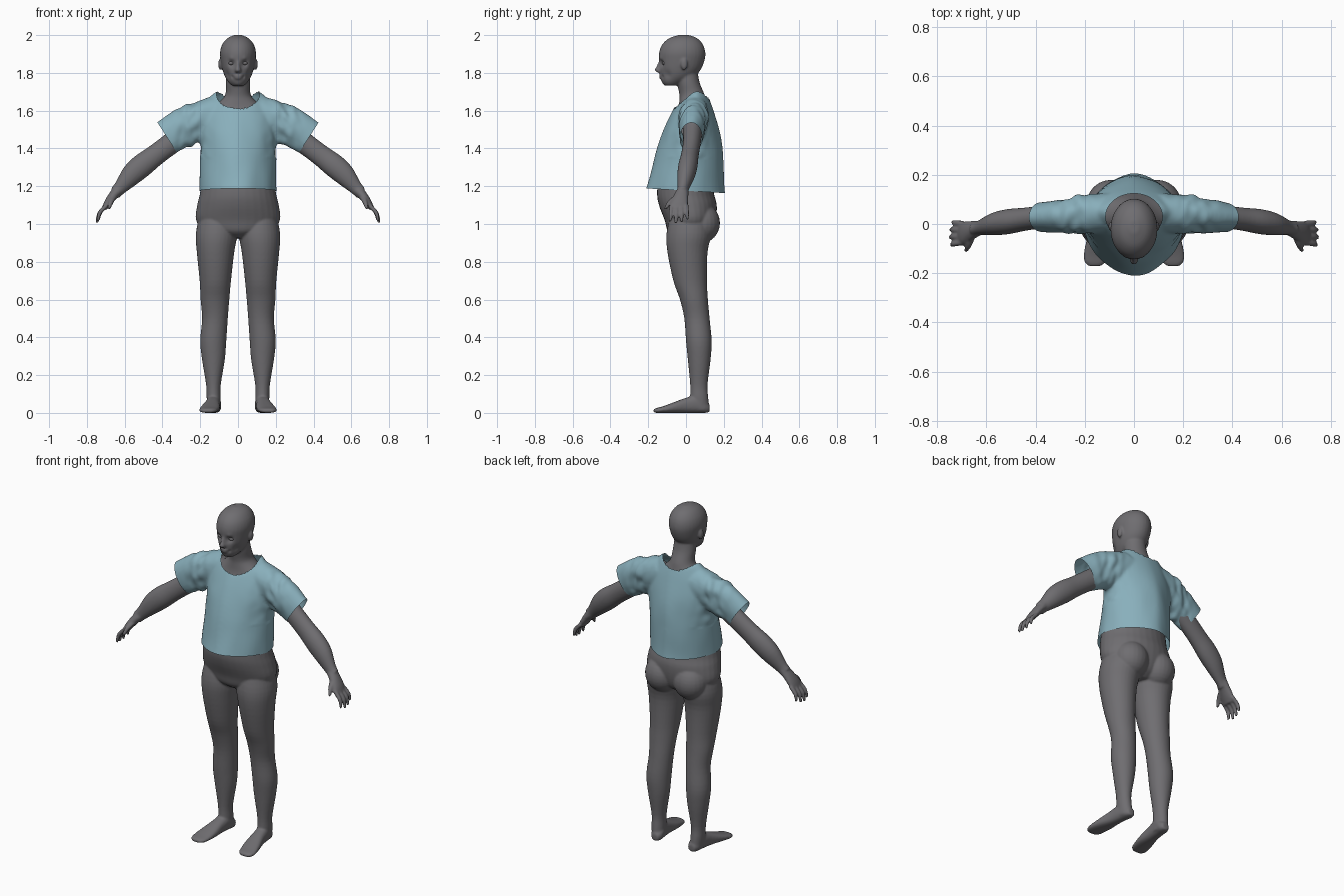
import bpy, bmesh, math
from mathutils import Vector, Matrix, noise

if "Cube" in bpy.data.objects:
    bpy.data.objects.remove(bpy.data.objects["Cube"])

X, Y, Z = Vector((1, 0, 0)), Vector((0, 1, 0)), Vector((0, 0, 1))


def material(name, rgb):
    m = bpy.data.materials.new(name)
    m.diffuse_color = (*rgb, 1)
    m.use_nodes = True
    m.node_tree.nodes["Principled BSDF"].inputs["Base Color"].default_value = m.diffuse_color
    return m


SKIN = material("grey_skin", (0.16, 0.155, 0.165))
CLOTH = material("pale_blue_cloth", (0.25, 0.43, 0.50))


def spline(rows, steps=4):
    """Catmull-Rom interpolation of section rows."""
    out = []
    for i in range(len(rows) - 1):
        p = [rows[max(0, min(len(rows) - 1, i + k))] for k in (-1, 0, 1, 2)]
        for s in range(steps):
            t = s / steps
            out.append([0.5 * (2 * b + (c - a) * t + (2 * a - 5 * b + 4 * c - d) * t * t
                               + (3 * b - a - 3 * c + d) * t ** 3) for a, b, c, d in zip(*p)])
    return out + [list(rows[-1])]


def loft(bm, rows, a=X, b=Y, power=2.0, n=32):
    """Closed tube through rows of (x, y, z, radius along a, radius along b)."""
    rings = []
    for x, y, z, ra, rb in spline(rows):
        ring = []
        for k in range(n):
            c, s = math.cos(math.tau * k / n), math.sin(math.tau * k / n)
            u = math.copysign(abs(c) ** (2 / power), c) * ra
            v = math.copysign(abs(s) ** (2 / power), s) * rb
            ring.append(bm.verts.new(Vector((x, y, z)) + a * u + b * v))
        rings.append(ring)
    for r, q in zip(rings, rings[1:]):
        for k in range(n):
            bm.faces.new((r[k], r[(k + 1) % n], q[(k + 1) % n], q[k]))
    bm.faces.new(rings[0])
    bm.faces.new(rings[-1])


def ball(bm, centre, radii):
    bmesh.ops.create_uvsphere(bm, u_segments=24, v_segments=16, radius=1,
                              matrix=Matrix.LocRotScale(Vector(centre), None, Vector(radii)))


def finish(bm, name, mat, voxel=0, smooth=0):
    bmesh.ops.recalc_face_normals(bm, faces=bm.faces[:])
    me = bpy.data.meshes.new(name)
    bm.to_mesh(me)
    bm.free()
    ob = bpy.data.objects.new(name, me)
    bpy.context.collection.objects.link(ob)
    bpy.context.view_layer.objects.active = ob
    if voxel:
        m = ob.modifiers.new("merge", 'REMESH')
        m.mode, m.voxel_size = 'VOXEL', voxel
        m = ob.modifiers.new("soften", 'SMOOTH')
        m.factor, m.iterations = 0.5, smooth
        for mod in list(ob.modifiers):
            bpy.ops.object.modifier_apply(modifier=mod.name)
    ob.data.materials.clear()
    ob.data.materials.append(mat)
    ob.data.polygons.foreach_set("material_index", [0] * len(ob.data.polygons))
    ob.data.polygons.foreach_set("use_smooth", [True] * len(ob.data.polygons))
    return ob


# ---- body ----
bm = bmesh.new()
# torso and pelvis
loft(bm, [(0, .02, .925, .05, .07), (0, .02, .96, .17, .115), (0, .022, 1.02, .222, .135),
          (0, .01, 1.1, .216, .153), (0, -.003, 1.17, .2, .15), (0, .0, 1.3, .185, .14),
          (0, .015, 1.42, .183, .13), (0, .03, 1.52, .18, .11), (0, .038, 1.6, .15, .082),
          (0, .035, 1.655, .09, .07), (0, .03, 1.69, .066, .066), (0, .012, 1.75, .064, .06),
          (0, 0, 1.82, .06, .06)])
# head
loft(bm, [(0, -.075, 1.733, .033, .038), (0, -.067, 1.75, .05, .06), (0, -.045, 1.78, .069, .09),
          (0, -.03, 1.82, .083, .11), (0, -.022, 1.87, .092, .121), (0, -.02, 1.91, .095, .122),
          (0, -.018, 1.95, .084, .108), (0, -.015, 1.983, .057, .075), (0, -.012, 2.001, .018, .025)])
# nose, lips, chin
loft(bm, [(0, -.132, 1.865, .009, .012), (0, -.14, 1.835, .011, .016),
          (0, -.144, 1.814, .017, .022), (0, -.136, 1.801, .014, .014)])
ball(bm, (0, -.131, 1.785), (.024, .013, .007))
ball(bm, (0, -.129, 1.773), (.021, .013, .007))
ball(bm, (0, -.108, 1.75), (.026, .018, .016))
for s in (1, -1):
    # ear and buttock
    ball(bm, (s * .094, -.01, 1.846), (.01, .018, .031))
    ball(bm, (s * .093, .082, 1.005), (.1, .098, .105))
    # leg
    leg = [(.11, .02, 1.06, .09, .1), (.114, .015, .95, .109, .118), (.119, .008, .85, .099, .106),
           (.12, .022, .7, .083, .089), (.122, .042, .6, .076, .074), (.122, .058, .5, .068, .067),
           (.131, .068, .38, .069, .068), (.13, .07, .28, .06, .06), (.13, .068, .15, .039, .046),
           (.129, .07, .08, .037, .048), (.125, .074, .015, .035, .05)]
    loft(bm, [(s * r[0], *r[1:]) for r in leg])
    # foot
    foot = [(.121, .125, .025, .02, .02), (.123, .1, .032, .034, .032), (.128, .06, .047, .037, .047),
            (.135, 0, .04, .039, .04), (.145, -.07, .027, .049, .027), (.155, -.125, .017, .05, .017),
            (.158, -.155, .013, .043, .013), (.16, -.172, .011, .025, .008)]
    loft(bm, [(s * r[0], *r[1:]) for r in foot], X, Z, 2.4)
    # arm
    arm = [(.1, .04, 1.59, .07), (.2, .04, 1.545, .074), (.28, .035, 1.48, .062),
           (.36, .03, 1.422, .057), (.44, .02, 1.362, .057), (.51, .01, 1.308, .062),
           (.57, 0, 1.255, .056), (.625, -.014, 1.192, .037), (.65, -.02, 1.165, .034)]
    loft(bm, [(s * x, y, z, r * .82, r) for x, y, z, r in arm], Y, Vector((s * .61, 0, .79)))
    # palm
    flat = Vector((s * .86, 0, .5))
    loft(bm, [(s * .63, -.016, 1.185, .03, .03), (s * .665, -.028, 1.145, .04, .024),
              (s * .69, -.036, 1.11, .047, .02), (s * .707, -.04, 1.082, .042, .014)], Y, flat)
    # fingers
    for i in range(4):
        y, reach = .002 - .026 * i, (.8, .95, 1, .9)[i]
        y2 = y + .006 - .005 * i
        loft(bm, [(s * .695, y, 1.1, .012, .012),
                  (s * (.7 + .035 * reach), (y + y2) / 2, 1.1 - .045 * reach, .0115, .0115),
                  (s * (.7 + .047 * reach), y2, 1.1 - .095 * reach, .008, .008)], Y, flat, n=12)
    # thumb
    loft(bm, [(s * .655, -.04, 1.15, .018, .018), (s * .67, -.082, 1.12, .015, .014),
              (s * .684, -.108, 1.08, .009, .009)], Y, flat, n=12)
body = finish(bm, "body", SKIN, 0.006, 4)

# shape the eye sockets, brows, mouth corners and navel-free soft belly fold
dents = []
for s in (1, -1):
    dents += [((s * .035, -.135, 1.851), .019, (0, .016, 0)),
              ((s * .035, -.13, 1.874), .014, (0, -.005, 0)),
              ((s * .03, -.125, 1.779), .009, (0, .005, 0)),
              ((s * .06, -.1, 1.79), .022, (-s * .005, .004, 0))]
for v in body.data.vertices:
    if v.co.z > 1.7:
        for p, r, d in dents:
            k = (v.co - Vector(p)).length_squared / r ** 2
            if k < 6:
                v.co += Vector(d) * math.exp(-k)

# eyes
bm = bmesh.new()
for s in (1, -1):
    ball(bm, (s * .035, -.113, 1.851), (.016, .014, .01))
finish(bm, "eyes", SKIN)

# ---- shirt ----
bm = bmesh.new()
loft(bm, [(0, yc, z, rx, ry) for z, yc, rx, ry in (
    (1.1, -.012, .205, .225), (1.19, -.003, .203, .207), (1.3, .01, .202, .19),
    (1.4, .02, .204, .173), (1.5, .028, .207, .148), (1.6, .038, .195, .108),
    (1.66, .046, .16, .078), (1.695, .052, .125, .055), (1.71, .055, .09, .03))],
    power=1.75, n=48)
for s in (1, -1):
    loft(bm, [(s * .09, .045, 1.59, .08, .1), (s * .2, .04, 1.55, .08, .105),
              (s * .3, .033, 1.505, .068, .103), (s * .38, .028, 1.455, .059, .096),
              (s * .46, .026, 1.405, .055, .093)], Y, Vector((s * .54, 0, .84)))
shirt = finish(bm, "shirt", CLOTH, 0.009, 5)

bm = bmesh.new()
bm.from_mesh(shirt.data)
# cloth wrinkles, strongest around the sleeves
bm.normal_update()
moves = []
for v in bm.verts:
    x, y, z = abs(v.co.x), v.co.y, v.co.z
    near = math.exp(-((x - .25) / .07) ** 2) * (1 if z > 1.35 else 0)
    fold = noise.noise(Vector((x * 24 + z * 9, y * 14, z * 14 - x * 9 + v.co.x)))
    wave = noise.noise(Vector((v.co.x * 11, y * 11, z * 6)))
    moves.append(v.normal * (.016 * near * fold + .004 * wave))
for v, d in zip(bm.verts, moves):
    v.co += d


def cut(point, normal, keep):
    """Trim the cloth beyond a plane, only where keep(vertex position) holds."""
    faces = [f for f in bm.faces if keep(f.calc_center_median())]
    parts = set(faces) | {e for f in faces for e in f.edges} | {v for f in faces for v in f.verts}
    bmesh.ops.bisect_plane(bm, geom=list(parts), plane_co=point, plane_no=normal, clear_outer=True)


# hem and sleeve openings
cut((0, 0, 1.176), (0, -.06, -1), lambda c: c.z < 1.3)
for s in (1, -1):
    cut((s * .375, 0, 1.4575), (s * .84, 0, -.54), lambda c: c.x * s > .25)


# round neck opening
def neck(c):
    return math.hypot(c.x / .115, (c.y - .03) / .094)


hole = [f for f in bm.faces if f.calc_center_median().z > 1.54 and neck(f.calc_center_median()) < 1]
bmesh.ops.delete(bm, geom=hole, context='FACES')
for v in bm.verts:
    if v.is_boundary and v.co.z > 1.54 and abs(v.co.x) < .16:
        k = neck(v.co)
        v.co.x /= k
        v.co.y = .03 + (v.co.y - .03) / k
bm.to_mesh(shirt.data)
bm.free()
for p in shirt.data.polygons:
    p.use_smooth = True
